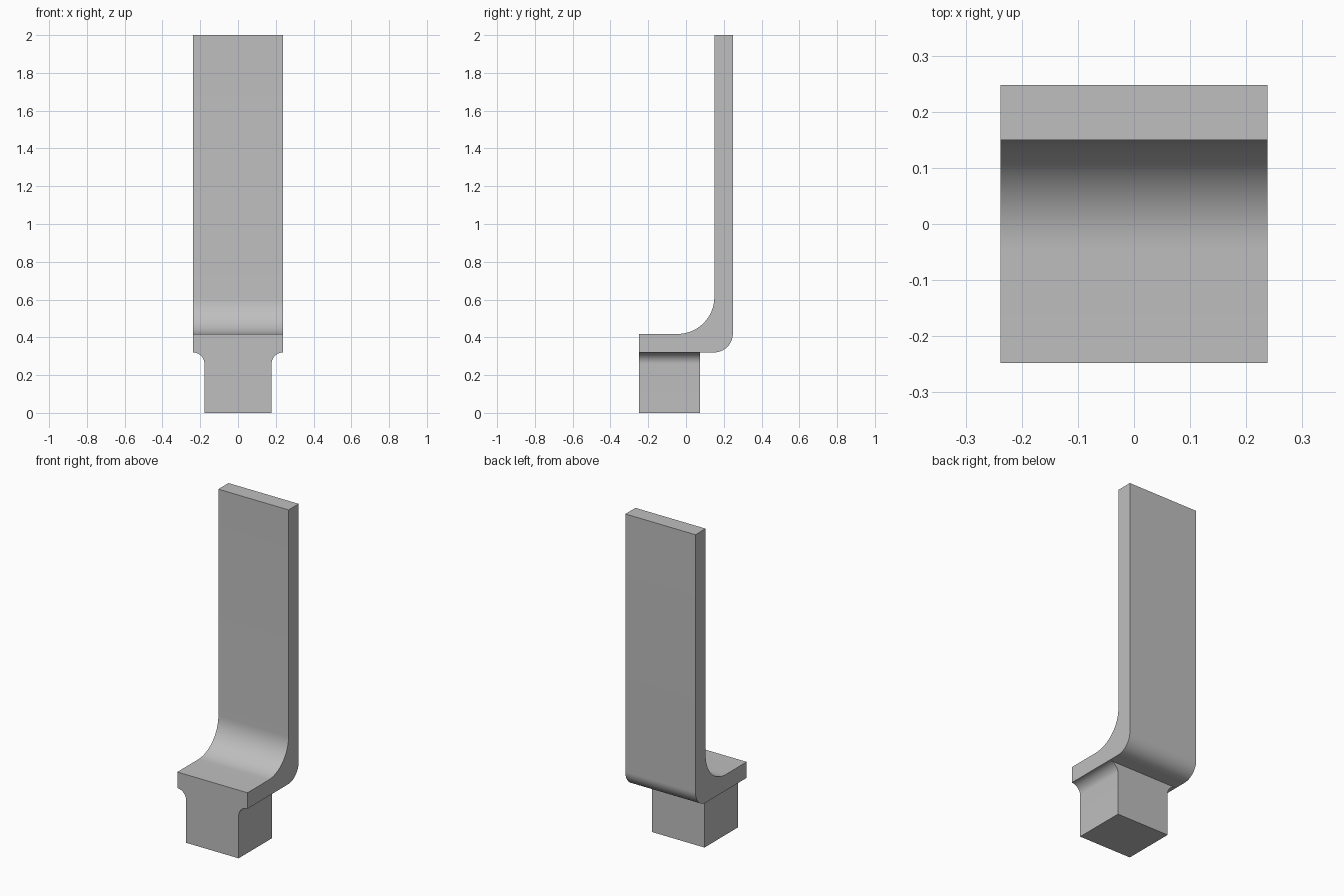
import bpy, bmesh
from math import sin, cos, radians
from mathutils import Vector

cube = bpy.data.objects.get("Cube")
if cube:
    bpy.data.objects.remove(cube, do_unlink=True)

# Single plain grey finish
GREY = (0.52, 0.52, 0.52, 1)
grey = bpy.data.materials.new("plain_grey")
grey.use_nodes = True
grey.diffuse_color = GREY
grey.node_tree.nodes["Principled BSDF"].inputs["Base Color"].default_value = GREY


def arc(cx, cz, r, start, end, steps=16):
    """Points on a circular arc, angles in degrees."""
    angles = [radians(start + (end - start) * i / steps) for i in range(steps + 1)]
    return [(cx + r * cos(a), cz + r * sin(a)) for a in angles]


def extrude_profile(name, points, to_3d, offset):
    """Closed profile placed by to_3d and swept along offset."""
    bm = bmesh.new()
    face = bm.faces.new([bm.verts.new(to_3d(u, v)) for u, v in points])
    swept = bmesh.ops.extrude_face_region(bm, geom=[face])["geom"]
    verts = [g for g in swept if isinstance(g, bmesh.types.BMVert)]
    bmesh.ops.translate(bm, verts=verts, vec=Vector(offset))
    bmesh.ops.recalc_face_normals(bm, faces=bm.faces[:])
    mesh = bpy.data.meshes.new(name)
    bm.to_mesh(mesh)
    bm.free()
    mesh.materials.append(grey)
    obj = bpy.data.objects.new(name, mesh)
    bpy.context.collection.objects.link(obj)
    bpy.ops.object.select_all(action="DESELECT")
    obj.select_set(True)
    bpy.context.view_layer.objects.active = obj
    bpy.ops.object.shade_smooth_by_angle(angle=radians(30))
    return obj


HALF_W = 0.238      # half width of the bent plate
HALF_D = 0.248      # half depth of the whole part
SHELF = 0.32        # underside of the plate
THICK = 0.098       # plate thickness
INNER_R, OUTER_R = 0.195, 0.1
STEM_W, STEM_BACK = 0.178, 0.075

# Bent plate: short shelf, rounded bend and tall upright, drawn from the side
face_y = HALF_D - THICK
shelf_top = SHELF + THICK
plate = [(-HALF_D, SHELF)]
plate += arc(HALF_D - OUTER_R, SHELF + OUTER_R, OUTER_R, -90, 0)
plate += [(HALF_D, 2), (face_y, 2)]
plate += arc(face_y - INNER_R, shelf_top + INNER_R, INNER_R, 0, -90)
plate += [(-HALF_D, shelf_top)]
extrude_profile("bent_plate", plate,
                lambda y, z: (-HALF_W, y, z), (2 * HALF_W, 0, 0))

# Mounting block with concave flares up to the plate, drawn from the front
flare = HALF_W - STEM_W
right_half = [(STEM_W, 0)] + arc(HALF_W, SHELF - flare, flare, 180, 90)
block = right_half + [(-x, z) for x, z in reversed(right_half)]
extrude_profile("mounting_block", block,
                lambda x, z: (x, -HALF_D, z), (0, HALF_D + STEM_BACK, 0))
